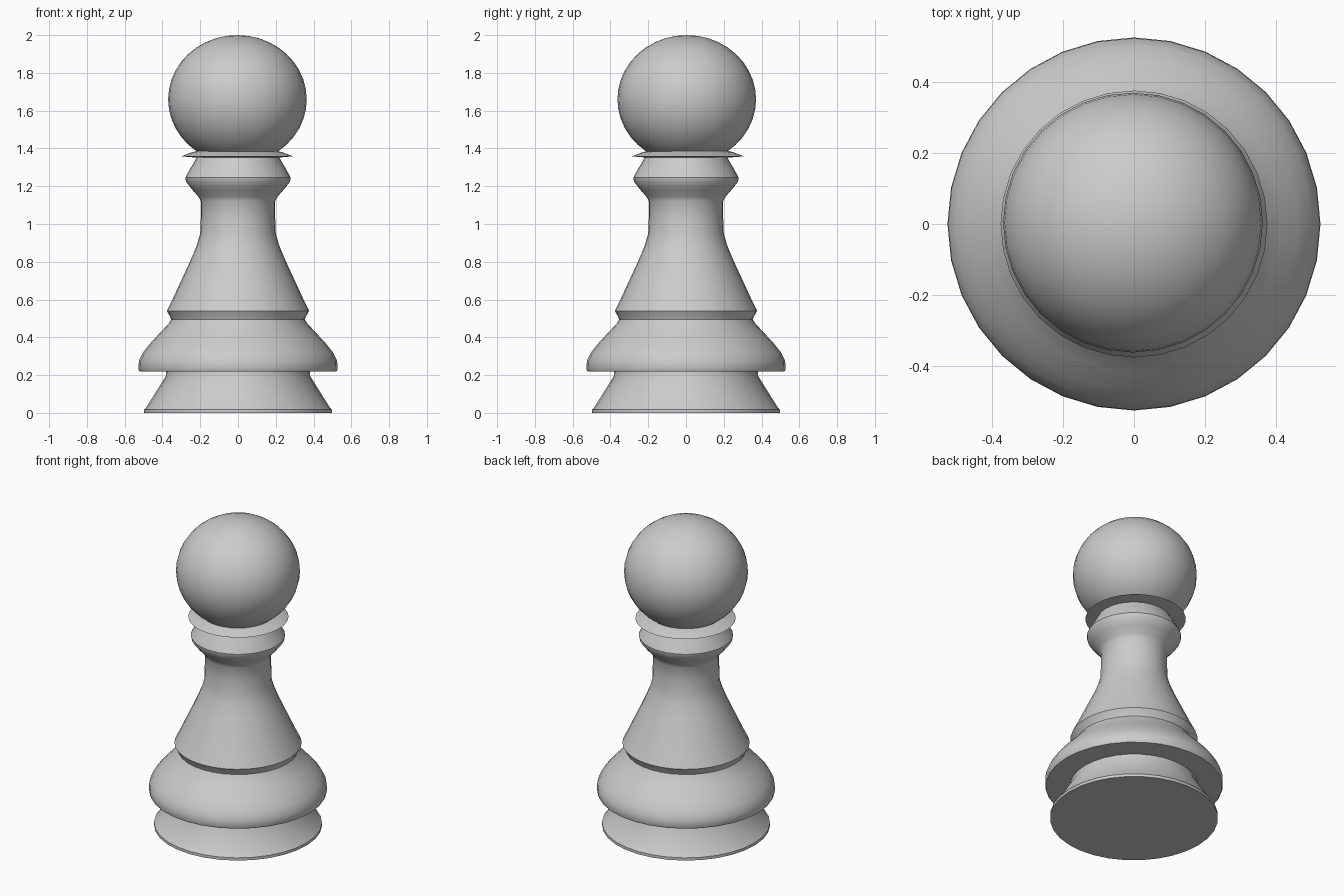
import bpy, bmesh, math

if "Cube" in bpy.data.objects:
    bpy.data.objects.remove(bpy.data.objects["Cube"])

grey = bpy.data.materials.new("light_grey")
grey.diffuse_color = (0.6, 0.6, 0.6, 1)
grey.use_nodes = True
grey.node_tree.nodes["Principled BSDF"].inputs["Base Color"].default_value = grey.diffuse_color


def finish(obj, angle):
    obj.data.materials.append(grey)
    bpy.ops.object.select_all(action='DESELECT')
    obj.select_set(True)
    bpy.context.view_layer.objects.active = obj
    bpy.ops.object.shade_smooth_by_angle(angle=math.radians(angle))


def lathe(name, profile, center=(0, 0), segments=32, angle=35):
    """Revolve (radius, height) points around z."""
    bm = bmesh.new()
    verts = [bm.verts.new((r, 0, z)) for r, z in profile]
    edges = [bm.edges.new(pair) for pair in zip(verts, verts[1:])]
    bmesh.ops.spin(bm, geom=verts + edges, cent=(0, 0, 0), axis=(0, 0, 1),
                   angle=2 * math.pi, steps=segments)
    bmesh.ops.remove_doubles(bm, verts=bm.verts, dist=1e-4)
    bmesh.ops.recalc_face_normals(bm, faces=bm.faces)
    mesh = bpy.data.meshes.new(name)
    bm.to_mesh(mesh)
    bm.free()
    obj = bpy.data.objects.new(name, mesh)
    obj.location = (center[0], center[1], 0)
    bpy.context.collection.objects.link(obj)
    finish(obj, angle)
    return obj


# Foot, flared skirt, waist and neck turned as one piece
lathe("turned_body", [
    (0, 0), (0.497, 0), (0.497, 0.018), (0.485, 0.03), (0.382, 0.195),
    (0.38, 0.22), (0.522, 0.22), (0.527, 0.23), (0.525, 0.275),
    (0.503, 0.32), (0.465, 0.368), (0.415, 0.422), (0.368, 0.472),
    (0.354, 0.495), (0.36, 0.51), (0.377, 0.54), (0.345, 0.605),
    (0.25, 0.81), (0.217, 0.89), (0.2, 0.95), (0.197, 1.03),
    (0.196, 1.12), (0.21, 1.145), (0.245, 1.185), (0.276, 1.225),
    (0.279, 1.245), (0.255, 1.29), (0.225, 1.34), (0.216, 1.36), (0, 1.36)])

# Thin sloping collar under the head
lathe("collar", [
    (0, 1.392), (0.2, 1.39), (0.24, 1.38), (0.297, 1.358), (0.21, 1.351),
    (0, 1.351)], center=(-0.004, 0.01))

# Slightly flattened ball head
bpy.ops.mesh.primitive_uv_sphere_add(segments=32, ring_count=20, radius=1,
                                     location=(-0.003, 0.004, 1.66))
head = bpy.context.object
head.name = "ball_head"
head.scale = (0.367, 0.367, 0.34)
finish(head, 60)
